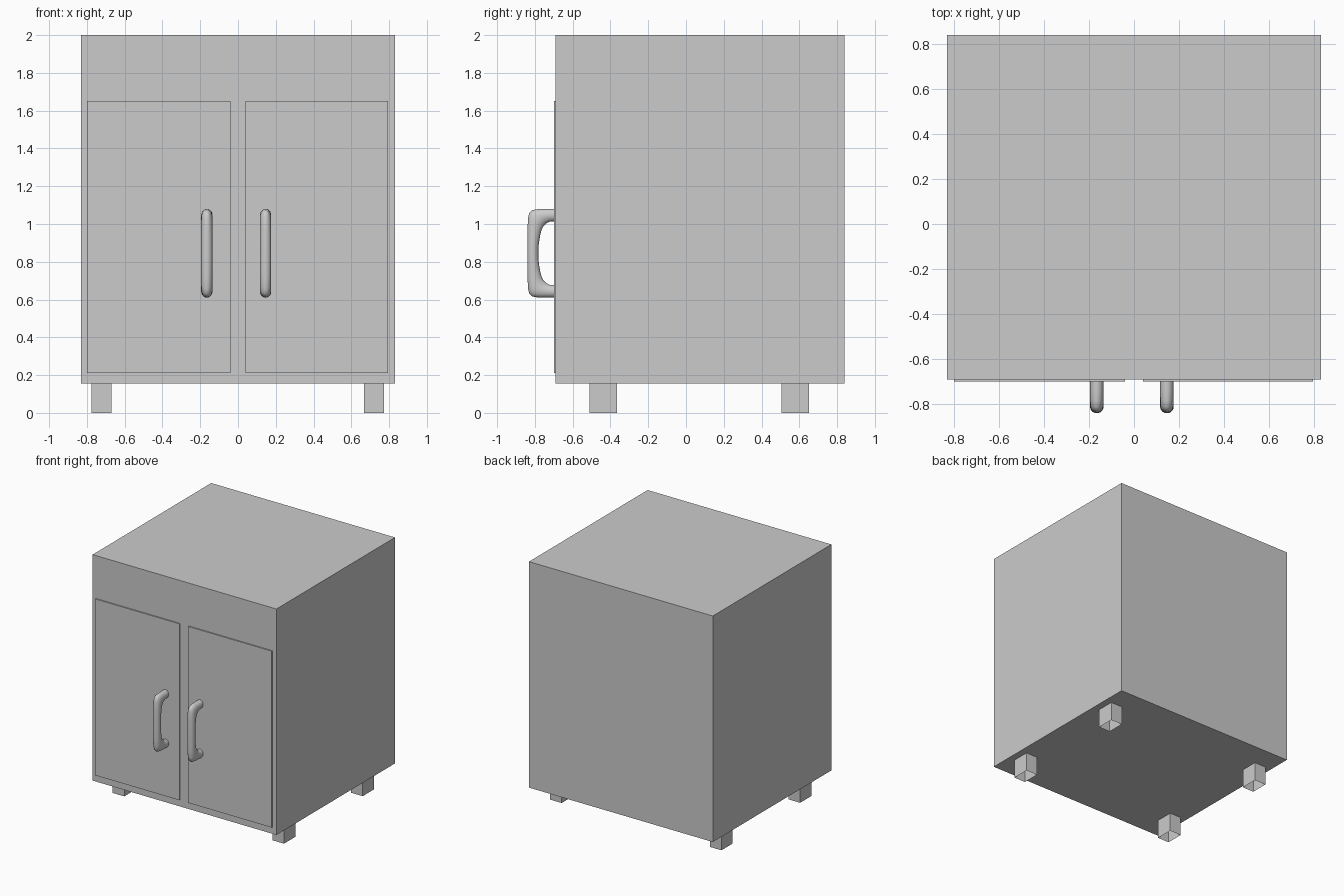
import bpy, bmesh, math
from mathutils import Vector

if "Cube" in bpy.data.objects:
    bpy.data.objects.remove(bpy.data.objects["Cube"])


def finish(name, bm):
    bmesh.ops.recalc_face_normals(bm, faces=bm.faces)
    mesh = bpy.data.meshes.new(name)
    bm.to_mesh(mesh)
    bm.free()
    ob = bpy.data.objects.new(name, mesh)
    bpy.context.collection.objects.link(ob)
    return ob


def box(name, lo, hi, open_ends=False):
    lo, hi = Vector(lo), Vector(hi)
    bm = bmesh.new()
    bmesh.ops.create_cube(bm, size=1)
    for v in bm.verts:
        v.co = (lo + hi) / 2 + v.co * (hi - lo)
    if open_ends:
        bm.normal_update()
        ends = [f for f in bm.faces if abs(f.normal.z) > 0.9]
        bmesh.ops.delete(bm, geom=ends, context='FACES_ONLY')
    return finish(name, bm)


# Cabinet body
box("cabinet_body", (-0.83, -0.69, 0.155), (0.83, 0.84, 2.0))

# Two thin doors on the front
box("left_door", (-0.80, -0.70, 0.21), (-0.04, -0.688, 1.65))
box("right_door", (0.04, -0.70, 0.21), (0.795, -0.688, 1.65))

# Four hollow legs, open at the bottom
for side, x0, x1 in (("left", -0.775, -0.67), ("right", 0.668, 0.773)):
    for end, y0, y1 in (("front", -0.51, -0.365), ("back", 0.505, 0.65)):
        box(f"{end}_{side}_leg", (x0, y0, 0), (x1, y1, 0.156), open_ends=True)

# Handle side profile, upper half: outer (y, z) and inner (y, z), z from the middle
HALF = [
    ((-0.690, 0.235), (-0.690, 0.168)),
    ((-0.740, 0.235), (-0.722, 0.167)),
    ((-0.785, 0.234), (-0.740, 0.158)),
    ((-0.815, 0.228), (-0.754, 0.144)),
    ((-0.829, 0.215), (-0.764, 0.125)),
    ((-0.836, 0.190), (-0.771, 0.100)),
    ((-0.839, 0.130), (-0.778, 0.060)),
    ((-0.840, 0.050), (-0.782, 0.025)),
]
STATIONS = HALF + [((o[0], -o[1]), (i[0], -i[1])) for o, i in reversed(HALF)]


def handle(name, x, z, half_width=0.03, sides=20):
    bm = bmesh.new()
    rings = []
    for outer, inner in STATIONS:
        a, b = Vector((x, outer[0], z + outer[1])), Vector((x, inner[0], z + inner[1]))
        mid, arm = (a + b) / 2, (a - b) / 2
        ring = []
        for k in range(sides):
            t = math.tau * k / sides
            offset = Vector((half_width * math.sin(t), 0, 0))
            ring.append(bm.verts.new(mid + arm * math.cos(t) + offset))
        rings.append(ring)
    for r, s in zip(rings, rings[1:]):
        for k in range(sides):
            n = (k + 1) % sides
            bm.faces.new((r[k], r[n], s[n], s[k]))
    for f in bm.faces:
        f.smooth = True
    return finish(name, bm)


# Curved pull handles
handle("left_handle", -0.165, 0.845)
handle("right_handle", 0.146, 0.845)
